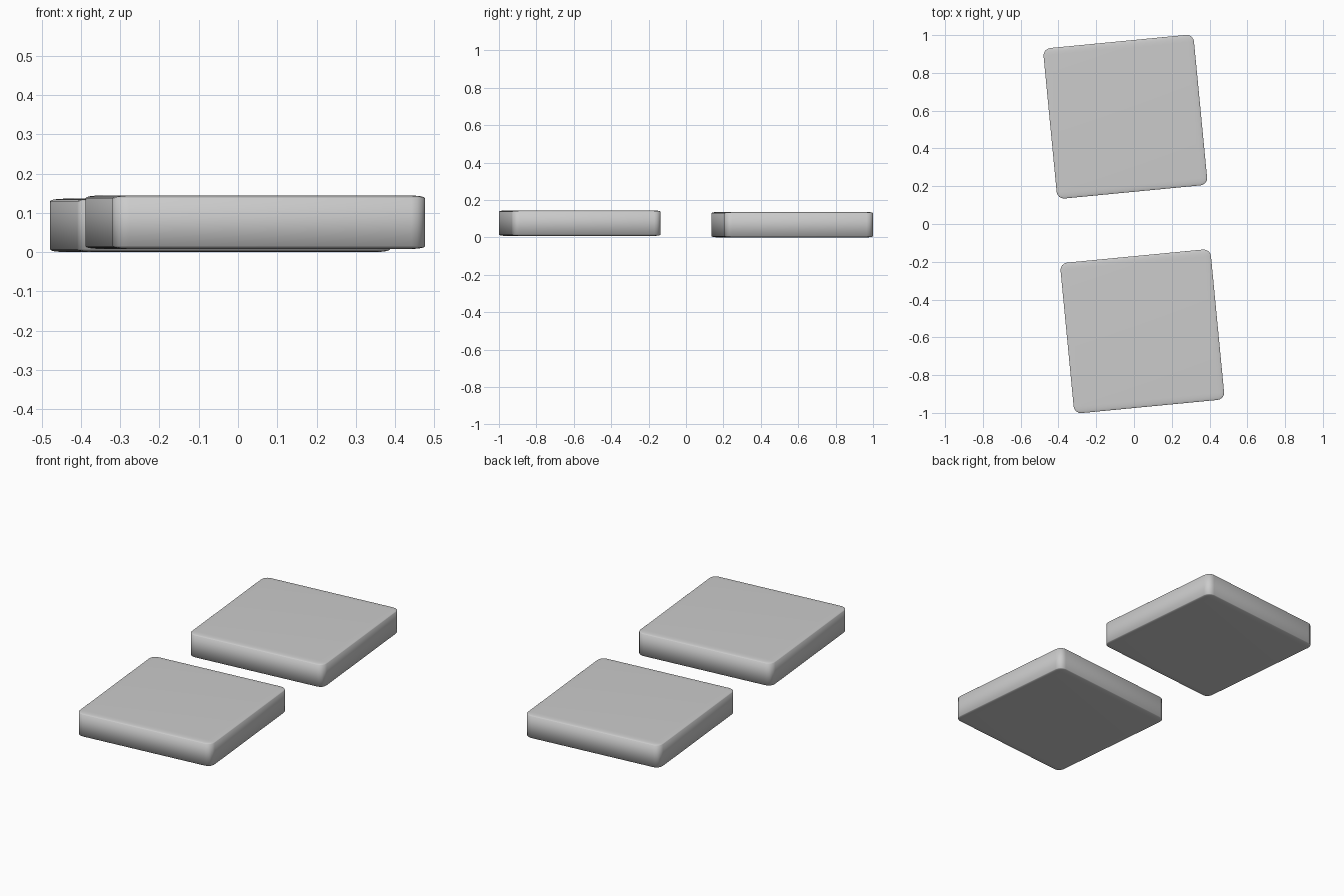
import bpy, math

if "Cube" in bpy.data.objects:
    bpy.data.objects.remove(bpy.data.objects["Cube"])

SIZE, THICK, TURN = 0.80, 0.136, math.radians(5.5)


def slab(name, x, y, bottom):
    # unit cube rounded before its flattening scale, so the rim is shallow in z
    bpy.ops.mesh.primitive_cube_add(size=1, location=(x, y, bottom + THICK / 2),
                                    rotation=(0, 0, TURN))
    ob = bpy.context.object
    ob.name = name
    ob.scale = (SIZE, SIZE, THICK)
    bevel = ob.modifiers.new("rounded_edges", 'BEVEL')
    bevel.width = 0.048
    bevel.segments = 4
    bpy.ops.object.shade_smooth()
    return ob


# Two matching slabs, the front one slightly raised
slab("front_slab", 0.044, -0.568, 0.008)
slab("back_slab", -0.046, 0.568, 0.0)
